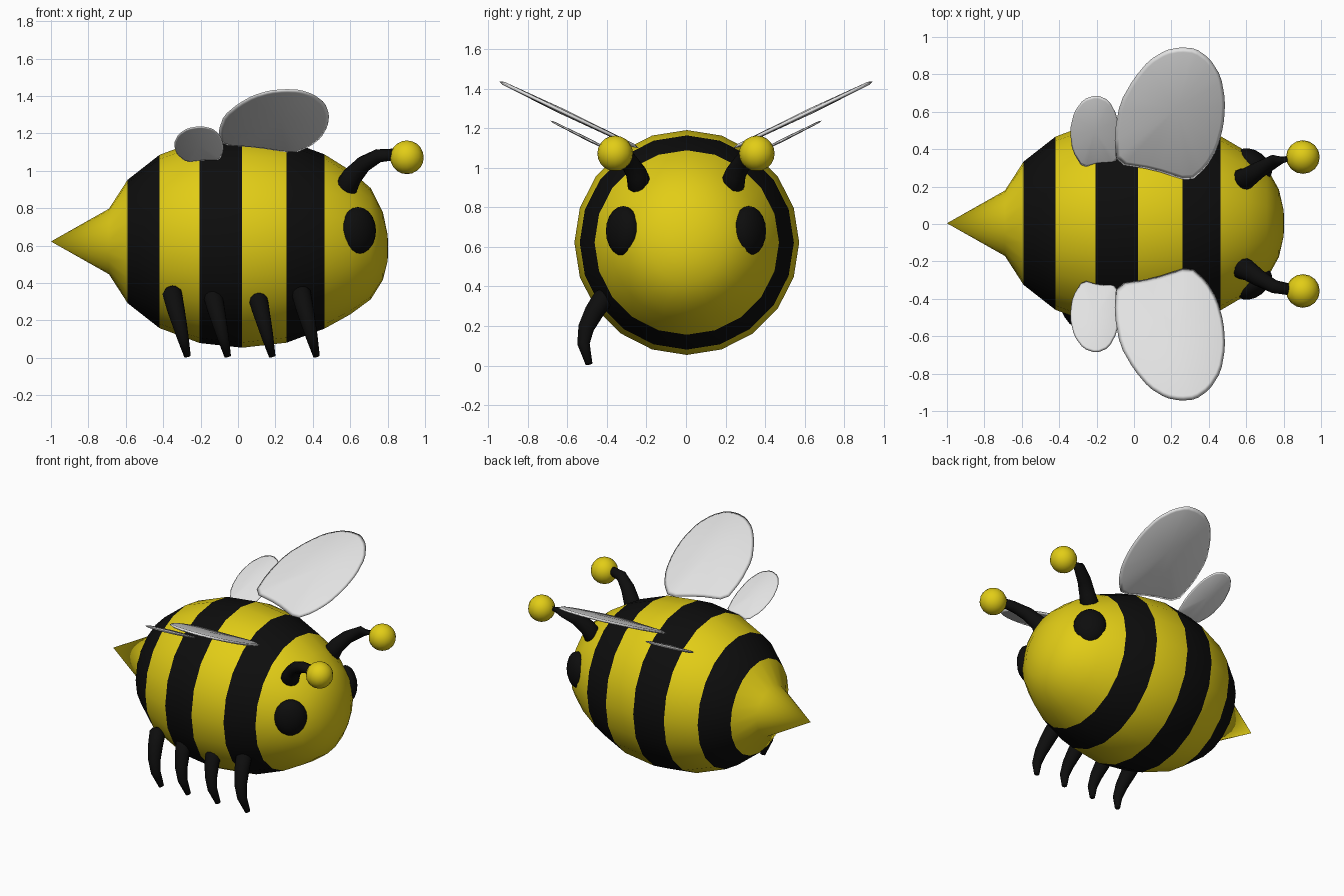
import bpy, bmesh, math
from mathutils import Vector, Matrix

if "Cube" in bpy.data.objects:
    bpy.data.objects.remove(bpy.data.objects["Cube"])


def material(name, rgb):
    m = bpy.data.materials.new(name)
    m.diffuse_color = (*rgb, 1)
    m.use_nodes = True
    m.node_tree.nodes["Principled BSDF"].inputs["Base Color"].default_value = m.diffuse_color
    return m


YELLOW = material("honey_yellow", (0.76, 0.61, 0.008))
BLACK = material("black", (0.004, 0.004, 0.004))
GREY = material("wing_grey", (0.76, 0.76, 0.76))


def finish(name, bm, mats):
    bmesh.ops.recalc_face_normals(bm, faces=bm.faces)
    for f in bm.faces:
        f.smooth = True
    me = bpy.data.meshes.new(name)
    bm.to_mesh(me)
    bm.free()
    for m in mats:
        me.materials.append(m)
    ob = bpy.data.objects.new(name, me)
    bpy.context.collection.objects.link(ob)
    return ob


def loft(bm, rings, start, end):
    """Skin a list of point rings and close both ends to a point."""
    vs = [[bm.verts.new(p) for p in r] for r in rings]
    n = len(vs[0])
    for a, b in zip(vs, vs[1:]):
        for i in range(n):
            bm.faces.new((a[i], a[(i + 1) % n], b[(i + 1) % n], b[i]))
    for ring, tip in ((vs[0], start), (vs[-1], end)):
        t = bm.verts.new(tip)
        for i in range(n):
            bm.faces.new((ring[i], ring[(i + 1) % n], t))


def tube(name, path, radii, mat, sides=12):
    """Tapered tube with a rounded start."""
    pts = [Vector(p) for p in path]
    bm = bmesh.new()
    rings = []
    for i, (p, r) in enumerate(zip(pts, radii)):
        d = (pts[min(i + 1, len(pts) - 1)] - pts[max(i - 1, 0)]).normalized()
        u = d.cross(Vector((1, 0.2, 0.1))).normalized()
        v = d.cross(u)
        ring = lambda c, s: [c + s * (math.cos(a) * u + math.sin(a) * v)
                             for a in (math.tau * k / sides for k in range(sides))]
        if i == 0:
            rings.append(ring(p - d * r * 0.45, r * 0.7))
            start = p - d * r * 0.65
        rings.append(ring(p, r))
    loft(bm, rings, start, pts[-1])
    return finish(name, bm, [mat])


def ball(name, matrix, mat):
    bm = bmesh.new()
    bmesh.ops.create_uvsphere(bm, u_segments=16, v_segments=10, radius=1, matrix=matrix)
    return finish(name, bm, [mat])


def wing(name, outline, slope, y0, z0, side, thick):
    """Lens-shaped wing from a top outline, laid on a sloping plane."""
    pts = [Vector((x, y * side, z0 + (y - y0) * slope)) for x, y in outline]
    # round the outline off with one corner-cutting pass
    pts = [q for i in range(len(pts)) for q in
           (pts[i] * 0.8 + pts[i - 1] * 0.2, pts[i] * 0.8 + pts[(i + 1) % len(pts)] * 0.2)]
    c = sum(pts, Vector()) / len(pts)
    n = Vector((0, -slope * side, 1)).normalized()
    inset = [c + (p - c) * 0.93 for p in pts]
    rings = [[p - n * thick * 0.6 for p in inset], pts, [p + n * thick * 0.6 for p in inset]]
    bm = bmesh.new()
    loft(bm, rings, c - n * thick, c + n * thick)
    return finish(name, bm, [GREY])


# striped body: x, radius, drop of the ring centre
profile = [(-0.69, 0.175, 0), (-0.59, 0.33, 0), (-0.42, 0.463, 0), (-0.205, 0.543, 0),
           (0.022, 0.568, 0), (0.26, 0.541, 0), (0.462, 0.466, 0), (0.6, 0.385, 0.005),
           (0.71, 0.297, 0.012), (0.775, 0.18, 0.025), (0.8, 0.07, 0.035)]
bm = bmesh.new()
loft(bm, [[(x, 0.004 + r * math.sin(math.tau * k / 20), 0.622 - d + r * math.cos(math.tau * k / 20))
           for k in range(20)] for x, r, d in profile], (-1, 0.004, 0.622), (0.803, 0.004, 0.585))
for f in bm.faces:
    x = f.calc_center_median().x
    f.material_index = int(-0.59 < x < -0.42 or -0.205 < x < 0.022 or 0.26 < x < 0.462)
finish("striped_body", bm, [YELLOW, BLACK])

large = [(-0.095, 0.32), (-0.105, 0.48), (-0.075, 0.65), (0, 0.78), (0.08, 0.875), (0.17, 0.93),
         (0.25, 0.945), (0.33, 0.938), (0.405, 0.885), (0.465, 0.79), (0.488, 0.66),
         (0.48, 0.53), (0.445, 0.4), (0.385, 0.3), (0.3, 0.225), (0.1, 0.29)]
small = [(-0.275, 0.3), (-0.33, 0.39), (-0.343, 0.5), (-0.32, 0.6), (-0.27, 0.667),
         (-0.2, 0.69), (-0.135, 0.662), (-0.09, 0.58), (-0.075, 0.45), (-0.095, 0.32), (-0.18, 0.325)]

for side, tag in ((-1, "near"), (1, "far")):
    # eyes: flattened along the head surface normal
    normal = Vector((0.62, 0.78 * side, 0))
    along = Vector((-normal.y, normal.x, 0))
    rot = Matrix((normal, along, Vector((0, 0, 1)))).transposed().to_4x4()
    ball("eye_" + tag, Matrix.Translation((0.642, 0.318 * side, 0.68)) @ rot
         @ Matrix.Diagonal((0.07, 0.11, 0.126, 1)), BLACK)
    # antennae with round tips
    tube("antenna_" + tag, [(x, y * side, z) for x, y, z in
         ((0.58, 0.235, 0.915), (0.61, 0.25, 0.97), (0.67, 0.29, 1.035),
          (0.75, 0.335, 1.08), (0.86, 0.355, 1.09))], (0.062, 0.054, 0.045, 0.037, 0.03), BLACK)
    ball("antenna_tip_" + tag, Matrix.Translation((0.903, 0.358 * side, 1.072))
         @ Matrix.Diagonal((0.09, 0.09, 0.09, 1)), YELLOW)
    # wings
    wing("large_wing_" + tag, large, 0.478, 0.24, 1.1, side, 0.015)
    wing("small_wing_" + tag, small, 0.5, 0.31, 1.05, side, 0.008)

# row of four legs along one side
for i, dx in enumerate((0, 0.215, 0.453, 0.69)):
    tube("leg_%d" % (i + 1), [(-0.352 + dx, -0.415, 0.345), (-0.335 + dx, -0.465, 0.27),
         (-0.315 + dx, -0.505, 0.19), (-0.295 + dx, -0.518, 0.11), (-0.27 + dx, -0.49, 0.008)],
         (0.053, 0.049, 0.041, 0.032, 0.018), BLACK)
